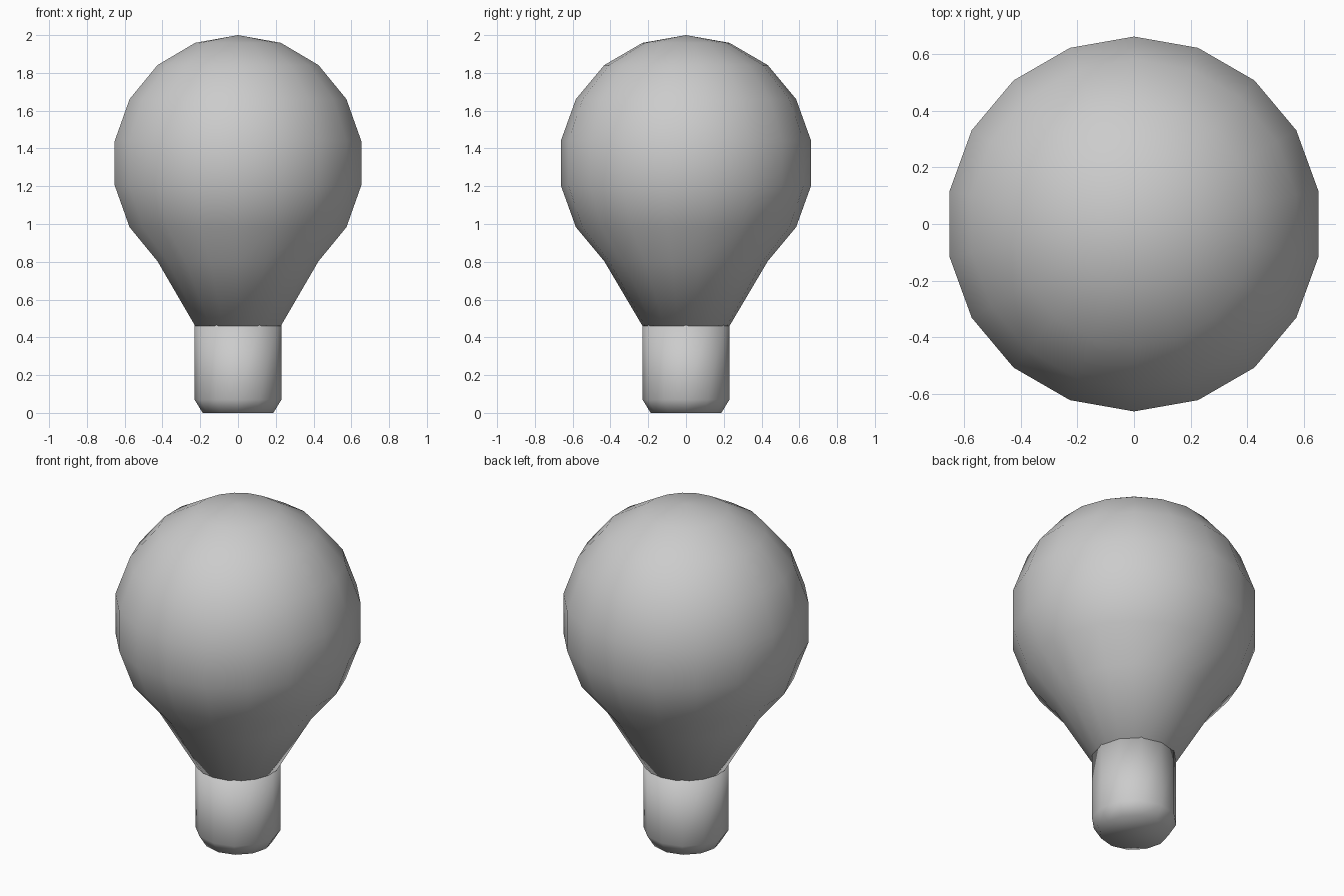
import bpy, bmesh
from math import sin, cos, radians, tau, pi

if "Cube" in bpy.data.objects:
    bpy.data.objects.remove(bpy.data.objects["Cube"])


def lathe(name, rings, sides, bottom_z=None, top_z=None):
    """Revolve (radius, z) rings from bottom to top; ends close to a pole or a flat cap."""
    bm = bmesh.new()
    loops = [[bm.verts.new((r * cos(pi / 2 + tau * i / sides),
                            r * sin(pi / 2 + tau * i / sides), z))
              for i in range(sides)] for r, z in rings]
    for a, b in zip(loops, loops[1:]):
        for i in range(sides):
            j = (i + 1) % sides
            bm.faces.new((a[i], a[j], b[j], b[i]))
    for loop, z in ((loops[0], bottom_z), (loops[-1], top_z)):
        if z is None:
            bm.faces.new(loop)
        else:
            pole = bm.verts.new((0, 0, z))
            for i in range(sides):
                bm.faces.new((loop[i], loop[(i + 1) % sides], pole))
    bmesh.ops.recalc_face_normals(bm, faces=bm.faces)
    for f in bm.faces:
        f.smooth = True
    mesh = bpy.data.meshes.new(name)
    bm.to_mesh(mesh)
    bm.free()
    obj = bpy.data.objects.new(name, mesh)
    bpy.context.collection.objects.link(obj)
    return obj


# Glass bulb: 20-degree sphere rings, lowest ring pulled down into a neck
R, ZR, CZ = 0.673, 0.678, 1.322
glass = [(R * sin(radians(a)), CZ - ZR * cos(radians(a))) for a in range(20, 180, 20)]
glass[0] = (glass[0][0], 0.46)
lathe("glass_bulb", glass, 18, bottom_z=0.46, top_z=2.0)

# Socket base with chamfered foot
lathe("socket_base", [(0.187, 0), (0.23, 0.07), (0.23, 0.465)], 12)
